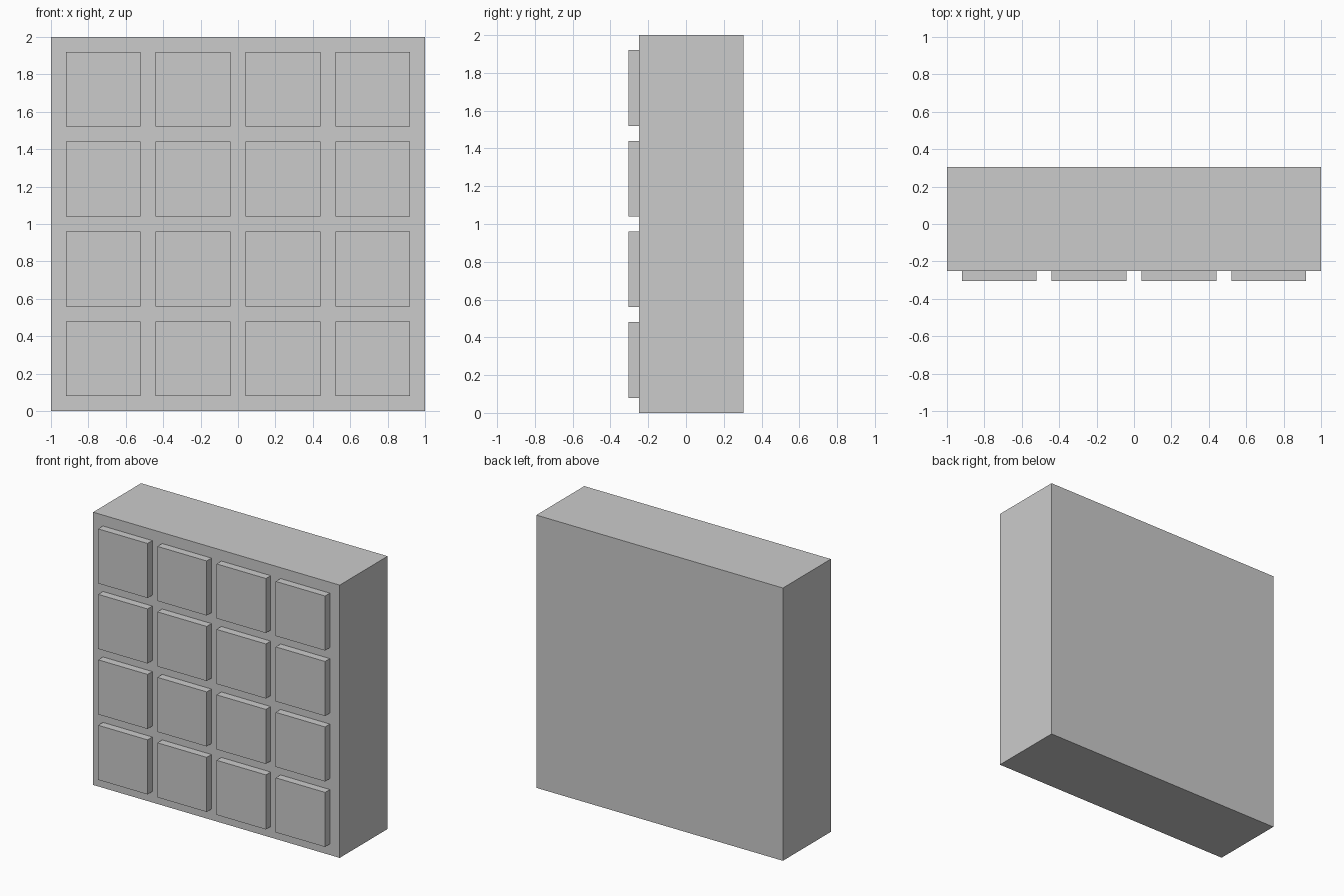
import bpy

if "Cube" in bpy.data.objects:
    bpy.data.objects.remove(bpy.data.objects["Cube"])

SIZE = 0.40      # panel side
PITCH = 0.48     # panel spacing
FRONT, FACE, BACK = -0.3055, -0.25, 0.3055


def box(name, x0, x1, y0, y1, z0, z1):
    bpy.ops.mesh.primitive_cube_add(
        size=1, location=((x0 + x1) / 2, (y0 + y1) / 2, (z0 + z1) / 2))
    obj = bpy.context.object
    obj.name = name
    obj.scale = (x1 - x0, y1 - y0, z1 - z0)
    bpy.ops.object.transform_apply(location=False, rotation=False, scale=True)
    return obj


# Solid block
box("body", -1, 1, FACE, BACK, 0, 2)

# 4 x 4 grid of raised square panels on the front face
for row in range(4):
    for col in range(4):
        x = -0.92 + col * PITCH
        z = 0.08 + row * PITCH
        box(f"front_panel_{row + 1}_{col + 1}",
            x, x + SIZE, FRONT, FACE, z, z + SIZE)
